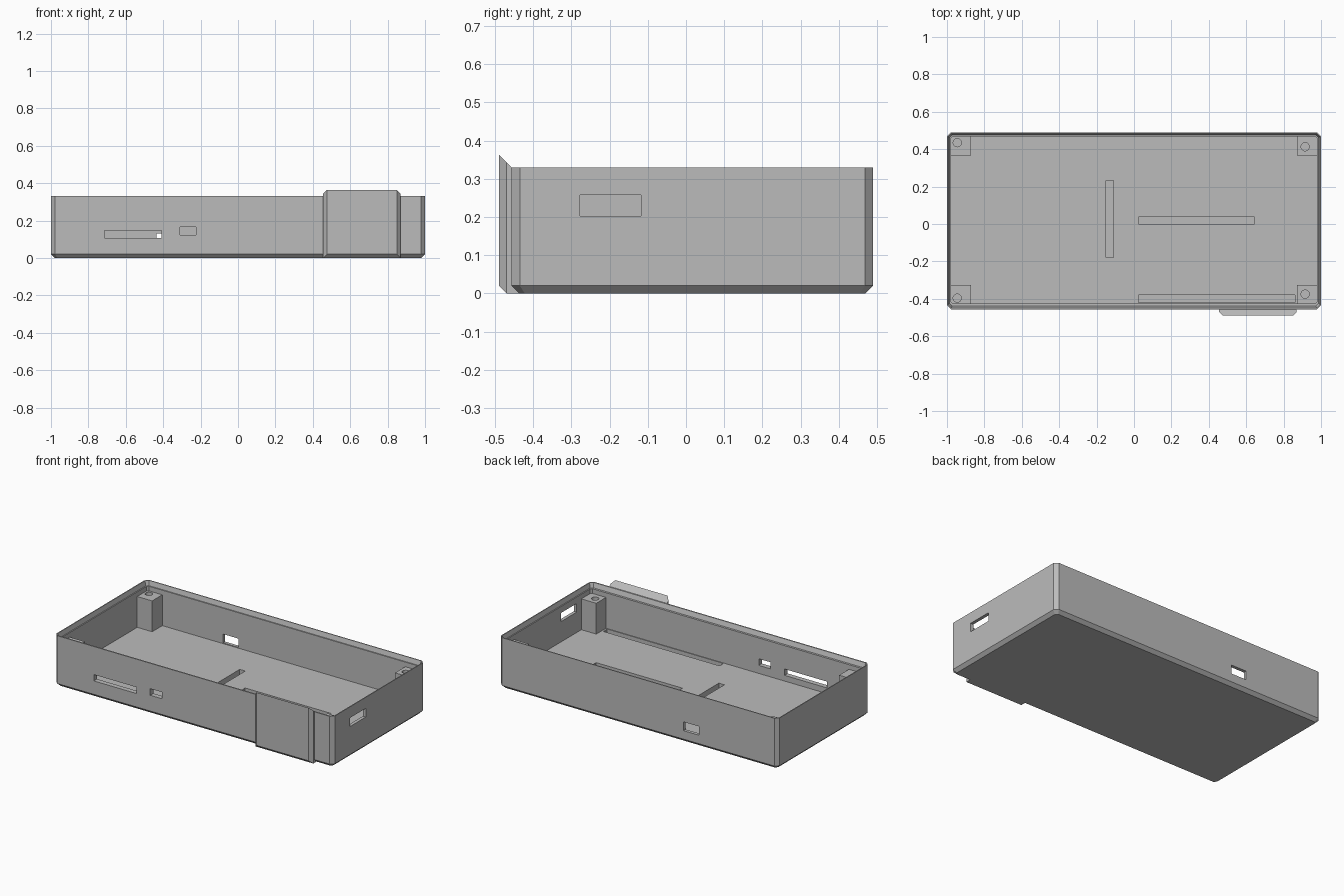
import bpy
import bmesh
from mathutils import Matrix

if "Cube" in bpy.data.objects:
    bpy.data.objects.remove(bpy.data.objects["Cube"], do_unlink=True)

grey = bpy.data.materials.new("plain grey")
grey.use_nodes = True
grey.diffuse_color = (0.5, 0.5, 0.5, 1)
grey.node_tree.nodes["Principled BSDF"].inputs["Base Color"].default_value = grey.diffuse_color


def finish(name, bm):
    bmesh.ops.recalc_face_normals(bm, faces=bm.faces)
    mesh = bpy.data.meshes.new(name)
    bm.to_mesh(mesh)
    bm.free()
    mesh.materials.append(grey)
    obj = bpy.data.objects.new(name, mesh)
    bpy.context.collection.objects.link(obj)
    return obj


def box(name, x0, x1, y0, y1, z0, z1):
    bm = bmesh.new()
    bmesh.ops.create_cube(bm, size=1)
    bmesh.ops.scale(bm, vec=(x1 - x0, y1 - y0, z1 - z0), verts=bm.verts)
    bmesh.ops.translate(bm, vec=((x0 + x1) / 2, (y0 + y1) / 2, (z0 + z1) / 2), verts=bm.verts)
    return finish(name, bm)


def cylinder(name, x, y, z, radius, depth):
    bm = bmesh.new()
    bmesh.ops.create_cone(bm, cap_ends=True, segments=24, radius1=radius, radius2=radius,
                          depth=depth, matrix=Matrix.Translation((x, y, z)))
    return finish(name, bm)


def prism(name, points, offset):
    bm = bmesh.new()
    face = bm.faces.new([bm.verts.new(p) for p in points])
    new = bmesh.ops.extrude_face_region(bm, geom=[face])["geom"]
    moved = [v for v in new if isinstance(v, bmesh.types.BMVert)]
    bmesh.ops.translate(bm, vec=offset, verts=moved)
    return finish(name, bm)


def combine(obj, cutters, operation="DIFFERENCE"):
    for c in cutters:
        c.hide_render = True
        mod = obj.modifiers.new("cut", "BOOLEAN")
        mod.operation, mod.solver, mod.object = operation, "EXACT", c
    bpy.context.view_layer.update()
    graph = bpy.context.evaluated_depsgraph_get()
    mesh = bpy.data.meshes.new_from_object(obj.evaluated_get(graph))
    obj.modifiers.clear()
    obj.data = mesh
    for c in cutters:
        bpy.data.objects.remove(c, do_unlink=True)


FRONT, BACK, TOP, FLOOR = -0.457, 0.49, 0.33, 0.07


def ring(bm, inset, front_inset, chamfer, z):
    x, y0, y1, c = 1 - inset, FRONT + front_inset, BACK - inset, chamfer
    pts = [(-x + c, y0), (x - c, y0), (x, y0 + c), (x, y1 - c),
           (x - c, y1), (-x + c, y1), (-x, y1 - c), (-x, y0 + c)]
    return [bm.verts.new((px, py, z)) for px, py in pts]


# Tray shell: chamfered outside, flared lid seat inside the rim, open cavity
bm = bmesh.new()
rings = [ring(bm, *r) for r in (
    (0.02, 0.02, 0.015, 0), (0, 0, 0.022, 0.02), (0, 0, 0.022, TOP),
    (0.006, 0.008, 0.018, TOP), (0.014, 0.018, 0.014, 0.3),
    (0.021, 0.032, 0.01, 0.3), (0.021, 0.032, 0.01, FLOOR))]
for a, b in zip(rings, rings[1:]):
    for i in range(8):
        j = (i + 1) % 8
        bm.faces.new((a[i], a[j], b[j], b[i]))
bm.faces.new(rings[0][::-1])
bm.faces.new(rings[-1])
tray = finish("tray_shell", bm)

# Wall openings and floor recesses
openings = [
    (-0.715, -0.41, -0.5, -0.41, 0.107, 0.148),
    (-0.31, -0.225, -0.5, -0.41, 0.122, 0.165),
    (-0.435, -0.325, 0.45, 0.52, 0.075, 0.132),
    (0.95, 1.05, -0.278, -0.118, 0.202, 0.258),
    (-0.15, -0.11, -0.18, 0.232, 0.03, 0.1),
    (0.025, 0.645, 0, 0.038, 0.03, 0.1),
    (0.025, 0.86, -0.42, -0.38, 0.03, 0.1),
]
combine(tray, [box("opening_cutter", *o) for o in openings])

# Corner screw posts, each with a blind hole
posts = [("back_right", -1, 1, -0.945, 0.435), ("front_right", -1, -1, -0.945, -0.396),
         ("back_left", 1, 1, 0.915, 0.413), ("front_left", 1, -1, 0.915, -0.375)]
for label, sx, sy, hx, hy in posts:
    xs = sorted((sx * 0.985, sx * 0.872))
    ys = (0.365, 0.475) if sy > 0 else (-0.43, -0.325)
    post = box(label + "_screw_post", *xs, *ys, FLOOR - 0.01, 0.27)
    combine(post, [cylinder("hole_cutter", hx, hy, 0.23, 0.022, 0.2)])

# Raised front panel with a sloped top edge and chamfered sides
side = [(-0.437, 0), (-0.47, 0), (-0.49, 0.02), (-0.49, 0.363), (FRONT, TOP), (FRONT, 0.02)]
panel = prism("front_panel", [(0.455, y, z) for y, z in side], (0.415, 0, 0))
plan = [(0.455, -0.4), (0.455, -0.47), (0.475, -0.49), (0.85, -0.49), (0.87, -0.47), (0.87, -0.4)]
combine(panel, [prism("plan_cutter", [(x, y, -0.1) for x, y in plan], (0, 0, 0.6))], "INTERSECT")
